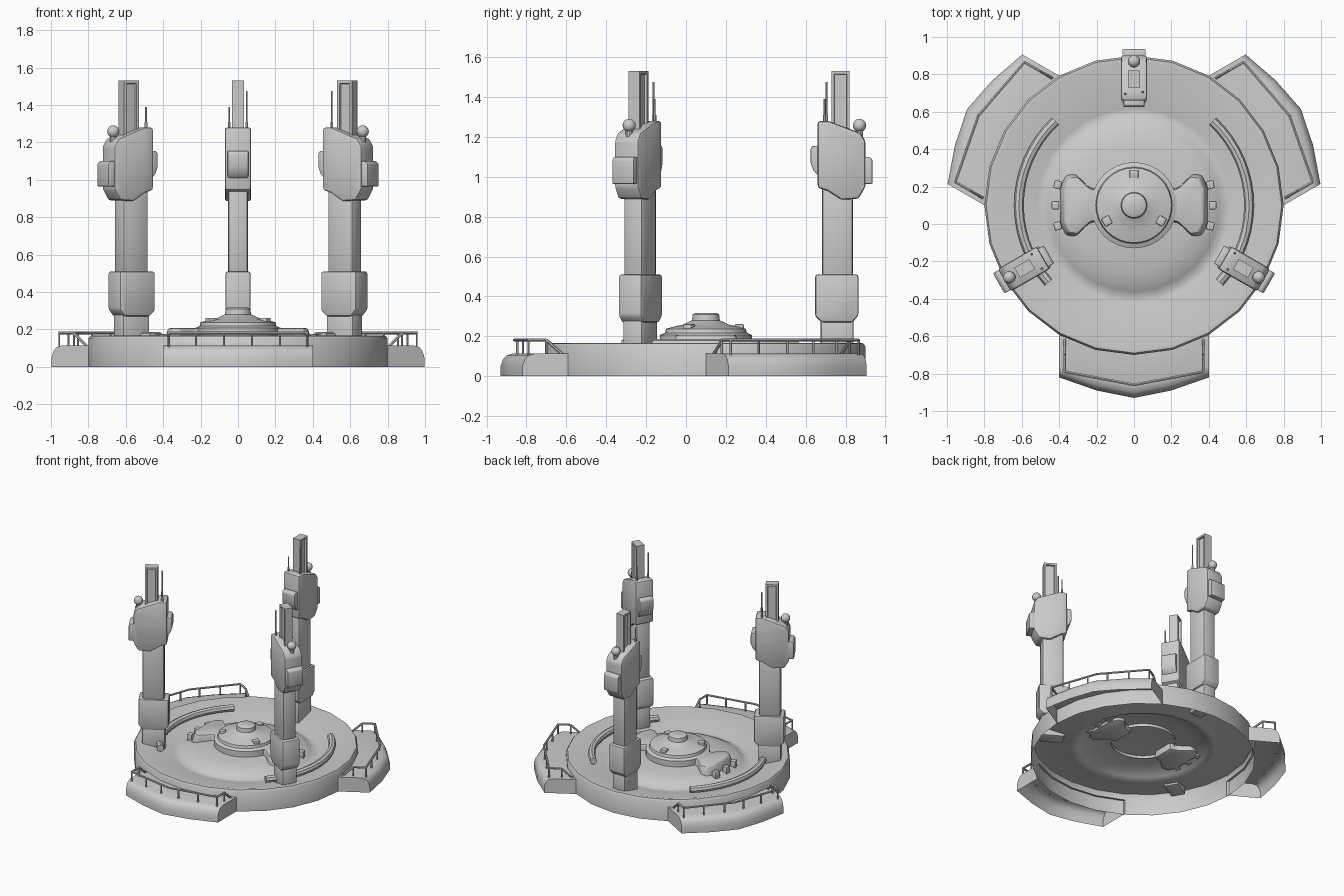
import bpy, bmesh, math
from mathutils import Matrix, Vector

if "Cube" in bpy.data.objects:
    bpy.data.objects.remove(bpy.data.objects["Cube"])

CENTRE = Vector((0, 0.1, 0))  # hub of the landing pad; parts are built around it

grey = bpy.data.materials.new("plain_grey")
grey.use_nodes = True
grey.diffuse_color = (0.6, 0.6, 0.6, 1)
grey.node_tree.nodes["Principled BSDF"].inputs["Base Color"].default_value = (0.6, 0.6, 0.6, 1)


def smooth(ob, angle=35):
    bpy.ops.object.select_all(action='DESELECT')
    ob.select_set(True)
    bpy.context.view_layer.objects.active = ob
    bpy.ops.object.shade_smooth_by_angle(angle=math.radians(angle))


def finish(name, bm, recalc=True):
    if recalc:
        bmesh.ops.recalc_face_normals(bm, faces=bm.faces)
    me = bpy.data.meshes.new(name)
    bm.to_mesh(me)
    bm.free()
    me.materials.append(grey)
    ob = bpy.data.objects.new(name, me)
    bpy.context.collection.objects.link(ob)
    ob.location = CENTRE
    smooth(ob)
    return ob


def trio(ob):
    """Repeat a part three times around the hub."""
    for i in (1, 2):
        c = ob.copy()
        c.name = f"{ob.name}_{i + 1}"
        c.rotation_euler.z = i * math.tau / 3
        bpy.context.collection.objects.link(c)


def bevel(bm, width, segments=2):
    edges = [e for e in bm.edges if e.calc_face_angle(0) > 0.5]
    bmesh.ops.bevel(bm, geom=edges, offset=width, segments=segments, profile=0.5, affect='EDGES')


def prism(name, profile, half, width=0.0):
    """Side profile in (y, z), extruded across x."""
    bm = bmesh.new()
    f = bm.faces.new([bm.verts.new((-half, y, z)) for y, z in profile])
    ext = bmesh.ops.extrude_face_region(bm, geom=[f])
    bmesh.ops.translate(bm, vec=(2 * half, 0, 0),
                        verts=[v for v in ext["geom"] if isinstance(v, bmesh.types.BMVert)])
    bmesh.ops.recalc_face_normals(bm, faces=bm.faces)
    if width:
        bevel(bm, width)
    return finish(name, bm)


def box(name, half, y0, y1, z0, z1, width=0.0):
    return prism(name, [(y0, z0), (y1, z0), (y1, z1), (y0, z1)], half, width)


def lathe(name, profile, steps):
    bm = bmesh.new()
    vs = [bm.verts.new((0, -r, z)) for r, z in profile]
    es = [bm.edges.new(p) for p in zip(vs, vs[1:])]
    bmesh.ops.spin(bm, geom=vs + es, cent=(0, 0, 0), axis=(0, 0, 1),
                   angle=math.tau, steps=steps, use_merge=True)
    bmesh.ops.remove_doubles(bm, verts=bm.verts, dist=0.0005)
    bmesh.ops.recalc_face_normals(bm, faces=bm.faces)
    if sum(f.normal.z * f.calc_area() for f in bm.faces) < 0:
        bmesh.ops.reverse_faces(bm, faces=bm.faces)
    return finish(name, bm, False)


def rod(bm, a, b, r, sides=6):
    a, b = Vector(a), Vector(b)
    d = b - a
    m = Matrix.Translation((a + b) / 2) @ d.to_track_quat('Z', 'Y').to_matrix().to_4x4()
    bmesh.ops.create_cone(bm, cap_ends=True, segments=sides, radius1=r, radius2=r,
                          depth=d.length, matrix=m)


# Round pad: open shell with a sunken floor and a low central mound
lathe("landing_pad", [(0.8, 0), (0.8, 0.15), (0.79, 0.165), (0.77, 0.167), (0.52, 0.1),
                      (0.49, 0.098), (0.46, 0.115), (0.42, 0.135), (0.34, 0.152),
                      (0.2, 0.165), (0, 0.17)], 24)

# Stepped hub with a cap
lathe("hub", [(0.23, 0.14), (0.23, 0.207), (0.205, 0.218), (0.2, 0.238), (0.15, 0.252),
              (0.12, 0.257), (0.07, 0.28), (0.066, 0.31), (0.055, 0.317), (0, 0.317)], 32)

# Knobs on the hub
trio(box("hub_knob", 0.024, 0.145, 0.19, 0.22, 0.262, 0.006))

# Wing-shaped covers either side of the hub, with three knobs beyond each
outline = [(0.18, 0.09), (0.24, 0.1), (0.32, 0.175), (0.37, 0.165), (0.4, 0.1)]
outline += [(x, -y) for x, y in reversed(outline)]
for side, label in ((1, "left"), (-1, "right")):
    bm = bmesh.new()
    low = [bm.verts.new((side * x, y, 0.115)) for x, y in outline]
    top = [bm.verts.new((side * (0.18 + (x - 0.18) * 0.88), y * 0.88, 0.207)) for x, y in outline]
    bm.faces.new(low)
    bm.faces.new(top)
    for i in range(len(low)):
        j = (i + 1) % len(low)
        bm.faces.new((low[i], low[j], top[j], top[i]))
    bmesh.ops.recalc_face_normals(bm, faces=bm.faces)
    bevel(bm, 0.012)
    finish(f"{label}_wing_cover", bm)
    for k in (-1, 0, 1):
        knob = box(f"{label}_floor_knob", 0.02, -0.022, 0.022, 0.12, 0.175, 0.006)
        knob.location += Vector((side * (0.42 - 0.012 * abs(k)), 0.11 * k, 0))
        knob.rotation_euler.z = side * k * 0.25

    # Curved pipe lying on the floor
    cu = bpy.data.curves.new(f"{label}_pipe", 'CURVE')
    cu.dimensions = '3D'
    cu.bevel_depth = 0.026
    cu.bevel_resolution = 2
    cu.use_fill_caps = True
    sp = cu.splines.new('POLY')
    n = 16
    sp.points.add(n - 1)
    for i, p in enumerate(sp.points):
        a = math.radians(133 + 89 * i / (n - 1))
        p.co = (-side * 0.615 * math.cos(a), 0.615 * math.sin(a), 0.16, 1)
    pipe = bpy.data.objects.new(f"{label}_pipe", cu)
    bpy.context.collection.objects.link(pipe)
    pipe.location = CENTRE
    cu.materials.append(grey)
    bpy.ops.object.select_all(action='DESELECT')
    pipe.select_set(True)
    bpy.context.view_layer.objects.active = pipe
    bpy.ops.object.convert(target='MESH')
    smooth(pipe)

# Side platforms: open shells with a rounded outer edge
xs = (-0.4, -0.2, 0, 0.2, 0.4)
edge = (-0.92, -0.99, -1.03, -0.99, -0.92)
bm = bmesh.new()
rows = [[bm.verts.new((x, y + dy, z)) for x, y in zip(xs, edge)]
        for dy, z in ((0, 0), (0, 0.05), (0.012, 0.085), (0.03, 0.104), (0.06, 0.113))]
rows.append([bm.verts.new((x, -math.sqrt(0.785 ** 2 - x * x), 0.113)) for x in xs])
for r0, r1 in zip(rows, rows[1:]):
    for i in range(len(xs) - 1):
        bm.faces.new((r0[i], r0[i + 1], r1[i + 1], r1[i]))
for i in (0, -1):
    foot = bm.verts.new((xs[i], rows[-1][i].co.y, 0))
    bm.faces.new([r[i] for r in rows] + [foot])
trio(finish("side_platform", bm))

# Railing around each platform
bm = bmesh.new()
half = [(0.37, -0.72, 0.11), (0.37, -0.8, 0.182), (0.37, -0.89, 0.182), (0, -0.96, 0.182)]
path = half + [(-x, y, z) for x, y, z in reversed(half[:-1])]
for a, b in zip(path, path[1:]):
    rod(bm, a, b, 0.008)
for x in (0.37, 0.225, 0.075):
    y = -0.96 + 0.07 * x / 0.37
    for s in (-1, 1):
        rod(bm, (s * x, y, 0.1), (s * x, y, 0.182), 0.006)
for s in (-1, 1):
    rod(bm, (s * 0.37, -0.8, 0.1), (s * 0.37, -0.8, 0.182), 0.006)
trio(finish("railing", bm))

# Towers: foot, sleeve, column and head
trio(box("tower_foot", 0.055, 0.575, 0.74, 0.1, 0.3, 0.012))
trio(prism("tower_sleeve", [(0.548, 0.51), (0.765, 0.51), (0.765, 0.305), (0.735, 0.27),
                            (0.58, 0.27), (0.548, 0.3)], 0.067, 0.012))
trio(box("tower_column", 0.054, 0.582, 0.738, 0.48, 0.98, 0.018))
trio(prism("tower_head", [(0.56, 1.28), (0.615, 1.28), (0.775, 1.22), (0.8, 1.18), (0.8, 0.95),
                          (0.765, 0.89), (0.68, 0.885), (0.61, 0.93), (0.56, 0.945)], 0.07, 0.014))
trio(prism("outer_plate", [(0.79, 0.965), (0.835, 0.965), (0.835, 1.085), (0.82, 1.1),
                           (0.79, 1.1)], 0.062, 0.005))
trio(prism("inner_plate", [(0.57, 1.0), (0.54, 1.03), (0.525, 1.07), (0.525, 1.14),
                           (0.535, 1.155), (0.57, 1.155)], 0.055, 0.005))

# Tall fin with a recessed panel on each broad side
bm = bmesh.new()
bmesh.ops.create_cube(bm, size=1, matrix=Matrix.Translation((0, 0.675, 1.365))
                      @ Matrix.Diagonal((0.062, 0.092, 0.33, 1)))
sides = [f for f in bm.faces if abs(f.normal.x) > 0.9]
bmesh.ops.inset_individual(bm, faces=sides, thickness=0.02, depth=0)
bmesh.ops.inset_individual(bm, faces=sides, thickness=0.004, depth=-0.014)
trio(finish("tower_fin", bm))

# Sensor ball on a short stem, and two thin aerials
bm = bmesh.new()
bmesh.ops.create_uvsphere(bm, u_segments=16, v_segments=10, radius=0.033,
                          matrix=Matrix.Translation((0, 0.77, 1.258)))
rod(bm, (0, 0.77, 1.19), (0, 0.77, 1.25), 0.018, 10)
trio(finish("sensor_ball", bm))
bm = bmesh.new()
for x, y, top in ((-0.047, 0.595, 1.39), (0.047, 0.605, 1.475)):
    rod(bm, (x, y, 1.25), (x, y, top), 0.005)
    rod(bm, (x, y, 1.25), (x, y, 1.31), 0.008)
trio(finish("aerials", bm))
